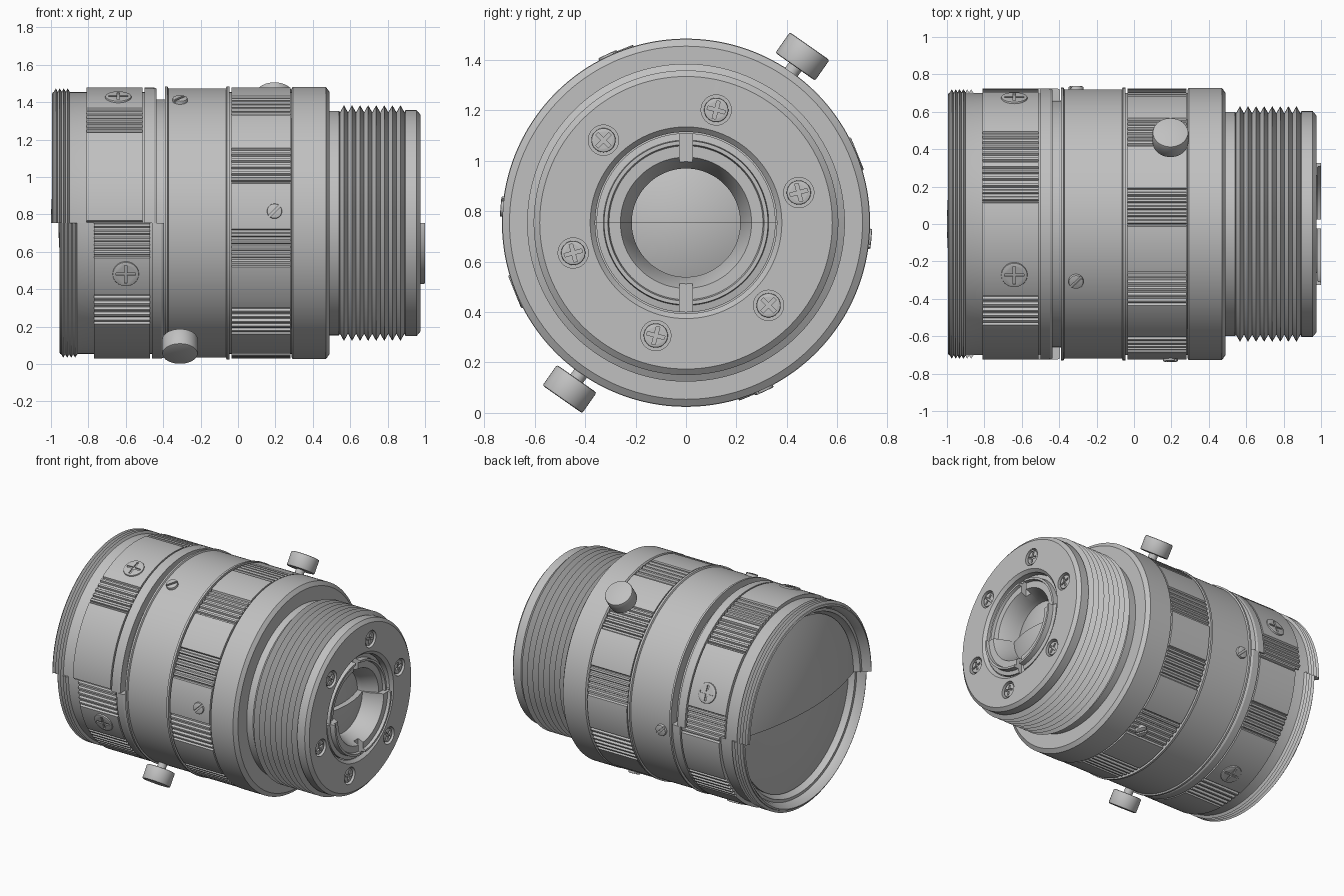
import bpy, bmesh
from math import sin, cos, pi, radians, degrees, sqrt
from mathutils import Matrix, Vector

ZC = 0.754          # height of the optical axis
R = 0.725           # outer radius of the rings
SHIFT = 0.04        # offset between the two halves of the moving parts

if "Cube" in bpy.data.objects:
    bpy.data.objects.remove(bpy.data.objects["Cube"])

grey = bpy.data.materials.new("satin grey metal")
grey.use_nodes = True
grey.diffuse_color = (0.53, 0.53, 0.53, 1)
grey.node_tree.nodes["Principled BSDF"].inputs["Base Color"].default_value = (0.53, 0.53, 0.53, 1)


def finish(mesh):
    mesh.polygons.foreach_set("use_smooth", [True] * len(mesh.polygons))
    mesh.set_sharp_from_angle(angle=radians(25))


def make(name, bm):
    bmesh.ops.remove_doubles(bm, verts=bm.verts, dist=1e-5)
    bmesh.ops.recalc_face_normals(bm, faces=bm.faces)
    mesh = bpy.data.meshes.new(name)
    bm.to_mesh(mesh)
    bm.free()
    mesh.materials.append(grey)
    finish(mesh)
    obj = bpy.data.objects.new(name, mesh)
    bpy.context.scene.collection.objects.link(obj)
    return obj


def lathe(name, profile, start=0, end=360, dx=0, segs=180, groove=None):
    """Turn a closed (x, radius) profile around the axis; close part turns with end caps."""
    bm = bmesh.new()
    full = end - start == 360
    rows = []
    for i in range(segs if full else segs + 1):
        deg = start + (end - start) * i / segs
        a = radians(deg)
        row = []
        for x, r in profile:
            if groove and r > R - 0.001:
                r -= groove(deg)
            row.append(bm.verts.new((x + dx, -r * cos(a), ZC + r * sin(a))))
        rows.append(row)
    n = len(profile)
    for i in range(segs):
        a, b = rows[i], rows[(i + 1) % len(rows)]
        for j in range(n):
            k = (j + 1) % n
            if profile[j][1] == 0 and profile[k][1] == 0:
                continue
            bm.faces.new((a[j], a[k], b[k], b[j]))
    if not full:
        bm.faces.new(rows[0])
        bm.faces.new(rows[-1])
    return make(name, bm)


def halves(name, profile, **kw):
    """Upper half, and lower half set back along the axis."""
    return [lathe("upper_" + name, profile, 0, 180, 0, **kw),
            lathe("lower_" + name, profile, 180, 360, SHIFT, **kw)]


def thread(x0, x1, count, low, high):
    pitch = (x1 - x0) / count
    pts = []
    for i in range(count):
        pts += [(x0 + i * pitch, low), (x0 + (i + 0.5) * pitch, high)]
    return pts + [(x1, low)]


def grip(centres, half):
    """Groove depth around the ring: fine slots gathered in groups."""
    def depth(deg):
        for c in centres:
            d = (deg - c + 180) % 360 - 180
            if abs(d) < half and int((d + half + 0.01) / 1.5) % 2 == 0:
                return 0.014
        return 0
    return depth


def dome(apex, edge, radius, back, steps=14):
    """Convex lens profile between the axis and its rim."""
    pts = [(apex + (edge - apex) * (i / steps) ** 2, radius * i / steps) for i in range(steps + 1)]
    return pts + [(back, radius), (back, 0)]


def cylinder(name, radius, z0, z1, matrix, bevel=0):
    bm = bmesh.new()
    bmesh.ops.create_cone(bm, cap_ends=True, segments=40, radius1=radius, radius2=radius, depth=z1 - z0)
    bmesh.ops.translate(bm, verts=bm.verts, vec=(0, 0, (z0 + z1) / 2))
    if bevel:
        rims = [e for e in bm.edges if abs(e.verts[0].co.z - e.verts[1].co.z) < 1e-5]
        bmesh.ops.bevel(bm, geom=rims, offset=bevel, segments=2, affect='EDGES', profile=0.5)
    bm.transform(matrix)
    return make(name, bm)


def box(name, size, matrix):
    bm = bmesh.new()
    bmesh.ops.create_cube(bm, size=1)
    bmesh.ops.scale(bm, vec=size, verts=bm.verts)
    bm.transform(matrix)
    return make(name, bm)


def cut(obj, cutters):
    for c in cutters:
        mod = obj.modifiers.new("cut", 'BOOLEAN')
        mod.operation, mod.solver, mod.object = 'DIFFERENCE', 'EXACT', c
    bpy.context.view_layer.update()
    deps = bpy.context.evaluated_depsgraph_get()
    mesh = bpy.data.meshes.new_from_object(obj.evaluated_get(deps))
    obj.modifiers.clear()
    obj.data = mesh
    finish(mesh)
    for c in cutters:
        bpy.data.objects.remove(c)


def radial(x, deg):
    """Frame at the axis whose z points outwards at an angle measured from the front."""
    a = radians(deg)
    z = Vector((0, -cos(a), sin(a)))
    xa = Vector((1, 0, 0))
    m = Matrix((xa, z.cross(xa), z)).transposed().to_4x4()
    m.translation = (x, 0, ZC)
    return m


def screw(name, matrix, radius, bottom, top, cross=True):
    head = cylinder(name, radius, bottom, top, matrix, 0.005)
    length = radius * (1.5 if cross else 3)
    slots = []
    for turn in ([0, pi / 2] if cross else [pi / 4]):
        m = matrix @ Matrix.Translation((0, 0, top)) @ Matrix.Rotation(turn, 4, 'Z')
        slots.append(box("slot", (length, 0.014, 0.024), m))
    cut(head, slots)


# Moving front barrel with filter thread, flange and stepped mouth
halves("front_barrel", [(-0.995, 0.69), (-0.99, 0.70)] + thread(-0.985, -0.90, 4, 0.702, 0.72)
       + [(-0.895, 0.70), (-0.50, 0.70), (-0.50, R), (-0.45, R), (-0.435, 0.718), (-0.435, 0.61),
          (-0.88, 0.61), (-0.92, 0.635), (-0.94, 0.64), (-0.94, 0.66), (-0.97, 0.67)], segs=90)
halves("focus_ring", [(-0.81, 0.69), (-0.81, R), (-0.51, R), (-0.51, 0.69)], segs=360,
       groove=grip([-40, -7, 50, 107, 125, 175, 215, 265], 8))
halves("front_glass", dome(-1.0, -0.905, 0.615, -0.85), segs=90)

# Fixed core, middle body and their lips
lathe("core", [(-0.60, 0.5), (-0.60, 0.6), (-0.46, 0.6), (-0.46, 0.66), (-0.3, 0.66),
               (-0.3, 0.70), (0.4, 0.70), (0.4, 0.5)])
lathe("middle_body", [(-0.39, 0.64), (-0.39, 0.73), (-0.377, 0.73), (-0.372, 0.72), (-0.065, 0.72),
                      (-0.06, 0.73), (-0.045, 0.73), (-0.045, 0.64)])

# Zoom ring with grouped grip slots
lathe("zoom_ring", [(-0.035, 0.69), (-0.035, R), (0.28, R), (0.28, 0.69)], segs=720,
      groove=grip([26 + 36 * k for k in range(10)], 9))

# Rear collar and threaded mount with screw holes
lathe("rear_collar", [(0.287, 0.55), (0.287, R - 0.006), (0.293, R + 0.003), (0.47, R + 0.003),
                      (0.49, 0.70), (0.49, 0.55)])
mount = lathe("threaded_mount", [(0.45, 0.36), (0.45, 0.6), (0.54, 0.6)]
              + thread(0.545, 0.89, 8, 0.592, 0.63)
              + [(0.895, 0.604), (0.955, 0.604), (0.975, 0.58), (0.975, 0.38), (0.955, 0.36)])
facing = []
for k in range(6):
    a = radians(15 + 60 * k)
    m = Matrix.Translation((0.975, 0.463 * cos(a), ZC + 0.463 * sin(a))) @ Matrix.Rotation(pi / 2, 4, 'Y')
    facing.append(m @ Matrix.Rotation(a, 4, 'Z'))
cut(mount, [cylinder("hole", 0.06, -0.035, 0.05, m) for m in facing])
for k, m in enumerate(facing):
    screw("mount_screw_%d" % (k + 1), m, 0.048, -0.045, -0.008)

# Rear inner tube with a key slot in each half, and its glass
tubes = halves("rear_tube", [(0.45, 0.215), (0.45, 0.355), (0.92, 0.355), (0.925, 0.328), (0.96, 0.325),
                             (0.96, 0.31), (0.94, 0.305), (0.94, 0.26), (0.84, 0.215)], segs=90)
for tube, side, dx in zip(tubes, (1, -1), (0, SHIFT)):
    place = Matrix.Translation((0.94 + dx, 0, ZC + side * 0.31))
    cut(tube, [box("key_slot", (0.08, 0.05, 0.15), place)])
halves("rear_glass", dome(0.84, 0.80, 0.22, 0.7), segs=90)

# Cross-head screws on the focus ring
for k in range(4):
    deg = 68 + 90 * k
    x = -0.64 if sin(radians(deg)) > 0 else -0.60
    screw("focus_screw_%d" % (k + 1), radial(x, deg), 0.07, 0.68, 0.733)

# Three fixings per ring: two small slotted screws and one thumb knob
for part, x, knob_angle in (("zoom", 0.195, 125), ("body", -0.31, 305)):
    for k in (1, 2):
        screw("%s_set_screw_%d" % (part, k), radial(x, knob_angle + 120 * k), 0.04, 0.68, 0.738, False)
    m = radial(x, knob_angle)
    cylinder(part + "_knob_stem", 0.03, 0.66, 0.77, m)
    cylinder(part + "_knob", 0.096, 0.755, 0.855, m, 0.008)
